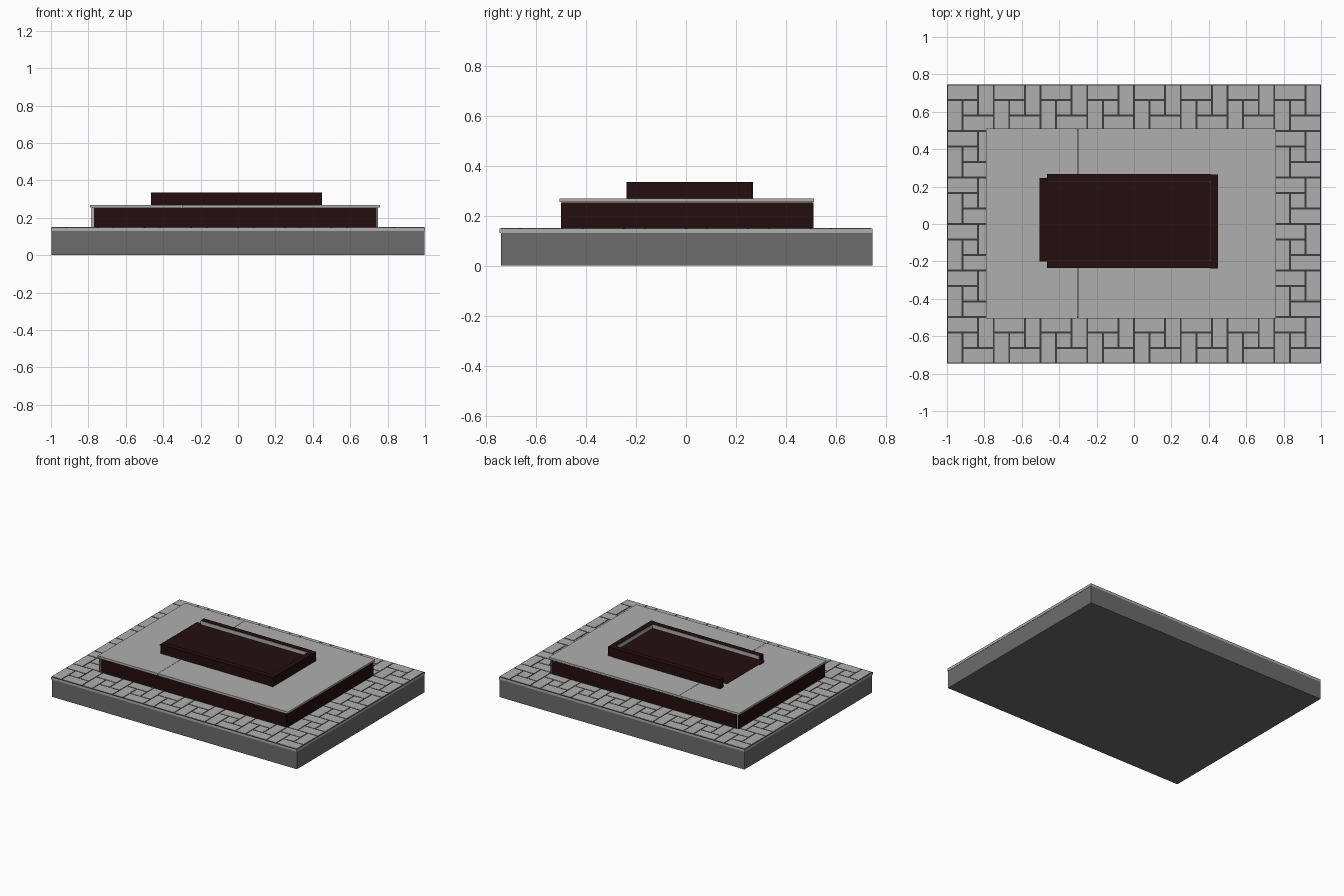
import bpy, bmesh

if "Cube" in bpy.data.objects:
    bpy.data.objects.remove(bpy.data.objects["Cube"])


def material(name, r, g, b):
    m = bpy.data.materials.new(name)
    m.diffuse_color = (r, g, b, 1)
    m.use_nodes = True
    m.node_tree.nodes["Principled BSDF"].inputs["Base Color"].default_value = m.diffuse_color
    return m


STONE = material("light stone", 0.42, 0.43, 0.42)
CONCRETE = material("grey concrete", 0.15, 0.15, 0.15)
MORTAR = material("dark joint", 0.045, 0.048, 0.045)
BROWN = material("dark brown", 0.018, 0.0045, 0.0045)


def add_box(bm, x0, x1, y0, y1, z0, z1):
    v = [bm.verts.new((x, y, z)) for z in (z0, z1)
         for x, y in ((x0, y0), (x1, y0), (x1, y1), (x0, y1))]
    for f in ((3, 2, 1, 0), (4, 5, 6, 7), (0, 1, 5, 4),
              (1, 2, 6, 5), (2, 3, 7, 6), (3, 0, 4, 7)):
        bm.faces.new([v[i] for i in f])


def finish(name, bm, mat):
    me = bpy.data.meshes.new(name)
    bm.to_mesh(me)
    bm.free()
    me.materials.append(mat)
    ob = bpy.data.objects.new(name, me)
    bpy.context.collection.objects.link(ob)
    return ob


def boxes(name, mat, *dims):
    bm = bmesh.new()
    for d in dims:
        add_box(bm, *d)
    return finish(name, bm, mat)


# Base and paving bed
boxes("base_block", CONCRETE, (-0.998, 0.998, -0.74, 0.745, 0, 0.13))
boxes("paving_bed", STONE, (-1, 1, -0.745, 0.745, 0.13, 0.146))
boxes("paving_joints", MORTAR, (-1, 1, -0.745, 0.745, 0.146, 0.1485))

# Pinwheel paving: four 2:1 bricks around a square in each 3 x 3 tile
PINWHEEL = ((0, 0, 2, 1), (2, 0, 1, 2), (1, 2, 2, 1), (0, 1, 1, 2), (1, 1, 1, 1))
u, w, gap = 2 / 24, 1.49 / 18, 0.005
bm = bmesh.new()
for i in range(8):
    for j in range(6):
        for cx, cy, sx, sy in PINWHEEL:
            x0 = -1 + (3 * i + cx) * u
            y1 = 0.745 - (3 * j + cy) * w
            x1, y0 = x0 + sx * u, y1 - sy * w
            if x0 > -0.77 and x1 < 0.74 and y0 > -0.49 and y1 < 0.5:
                continue  # hidden under the platform
            add_box(bm, x0 + gap, x1 - gap, y0 + gap, y1 - gap, 0.147, 0.1505)
finish("paving_bricks", bm, STONE)

# Raised platform: stone core, brown facing panels, overhanging slabs
boxes("platform_core", STONE, (-0.781, 0.746, -0.494, 0.504, 0.148, 0.256))
panels = [(-0.77, -0.27), (-0.27, 0.23), (0.23, 0.74)]
boxes("platform_long_panels", BROWN,
      *[(a, b, y, y + 0.006, 0.149, 0.253)
        for a, b in panels for y in (-0.5, 0.504)])
boxes("platform_end_panels", BROWN,
      *[(x, x + 0.003, -0.499, 0.509, 0.149, 0.253) for x in (-0.784, 0.746)])
boxes("platform_slabs", STONE,
      (-0.79, -0.301, -0.505, 0.511, 0.254, 0.268),
      (-0.299, 0.76, -0.505, 0.511, 0.254, 0.268))

# Low box on the platform, open at the left end
boxes("box_walls", BROWN,
      (-0.465, 0.412, -0.235, -0.197, 0.267, 0.335),
      (-0.465, 0.412, 0.229, 0.267, 0.267, 0.335),
      (0.41, 0.45, -0.238, 0.264, 0.267, 0.335))
boxes("box_lining", STONE,
      (-0.46, 0.41, -0.197, -0.194, 0.267, 0.333),
      (-0.46, 0.41, 0.226, 0.229, 0.267, 0.333),
      (0.407, 0.41, -0.197, 0.229, 0.267, 0.333))

# Thin soil sheet that sticks out past the open end
bm = bmesh.new()
bm.faces.new([bm.verts.new((x, y, 0.306)) for x, y in
              ((-0.505, -0.2), (0.41, -0.2), (0.41, 0.245), (-0.505, 0.245))])
finish("soil_sheet", bm, BROWN)
